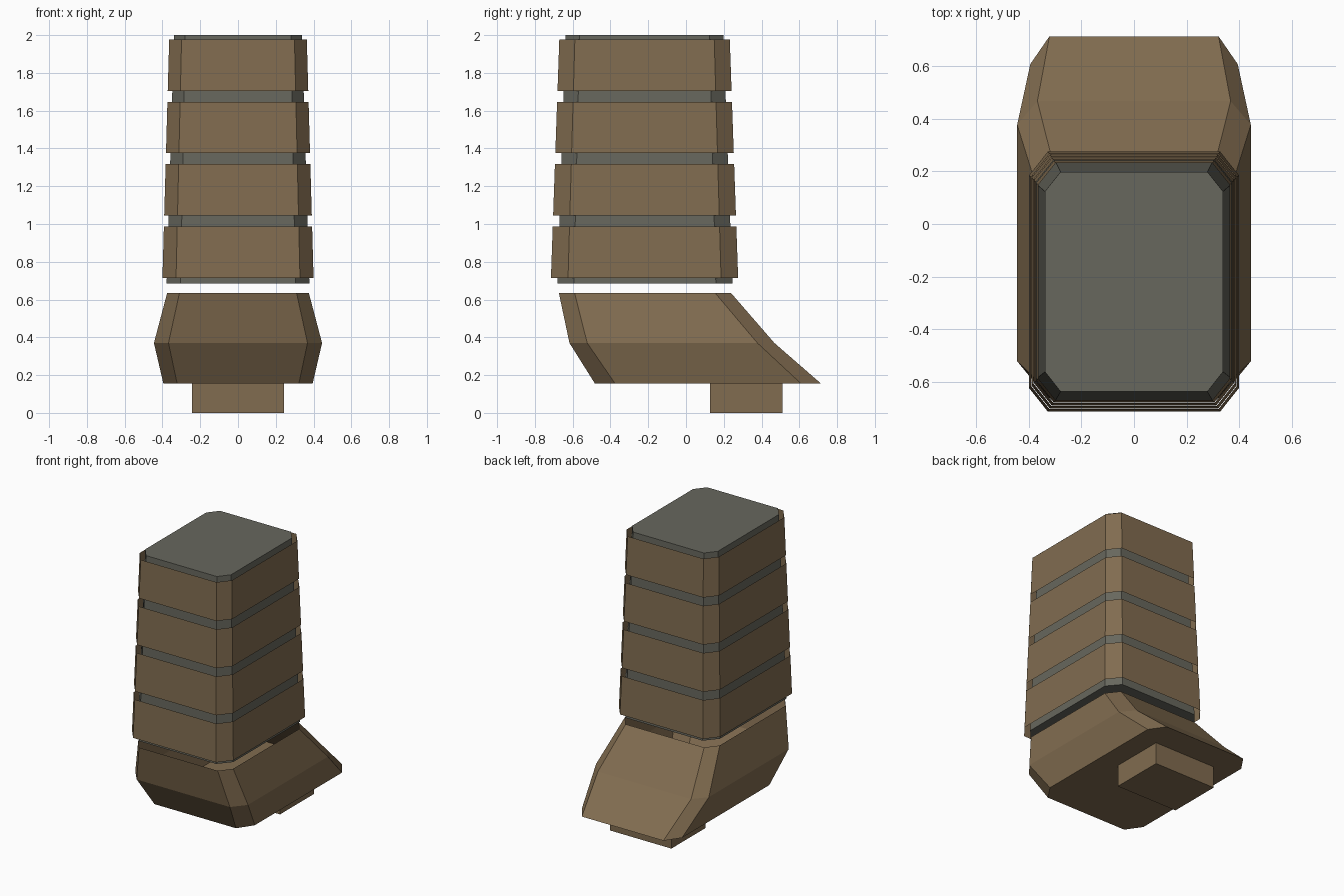
import bpy, bmesh

if "Cube" in bpy.data.objects:
    bpy.data.objects.remove(bpy.data.objects["Cube"])


def material(name, color):
    mat = bpy.data.materials.new(name)
    mat.diffuse_color = (*color, 1)
    mat.use_nodes = True
    mat.node_tree.nodes["Principled BSDF"].inputs["Base Color"].default_value = mat.diffuse_color
    return mat


brown = material("brown", (0.22, 0.15, 0.08))
grey = material("grey", (0.135, 0.135, 0.11))


def octagon(z, x, cx, front, cfront, cback, back):
    """Rectangle with cut corners, counter-clockwise from above."""
    right = [(cx, front), (x, cfront), (x, cback), (cx, back)]
    left = [(-px, py) for px, py in reversed(right)]
    return [(px, py, z) for px, py in right + left]


def loft(name, rings, mat, bottom=False, top=False):
    bm = bmesh.new()
    loops = [[bm.verts.new(p) for p in ring] for ring in rings]
    n = len(rings[0])
    for a, b in zip(loops, loops[1:]):
        for i in range(n):
            j = (i + 1) % n
            bm.faces.new((a[i], a[j], b[j], b[i]))
    if bottom:
        bm.faces.new(loops[0][::-1])
    if top:
        bm.faces.new(loops[-1])
    mesh = bpy.data.meshes.new(name)
    bm.to_mesh(mesh)
    bm.free()
    mesh.materials.append(mat)
    obj = bpy.data.objects.new(name, mesh)
    bpy.context.collection.objects.link(obj)
    return obj


# Boot: open at the ankle, slanting forward to the toe
loft("boot", [
    octagon(0.155, 0.395, 0.322, -0.482, -0.375, 0.609, 0.715),
    octagon(0.37, 0.445, 0.368, -0.617, -0.523, 0.378, 0.468),
    octagon(0.635, 0.375, 0.31, -0.673, -0.59, 0.154, 0.238),
], brown, bottom=True)

# Block under the toe
loft("toe_block", [[(-0.243, 0.127, z), (0.243, 0.127, z), (0.243, 0.512, z), (-0.243, 0.512, z)]
                   for z in (0, 0.155)], brown, bottom=True)

# Tapered inner leg
loft("leg_core", [
    octagon(0.685, 0.378, 0.304, -0.680, -0.594, 0.158, 0.246),
    octagon(2.0, 0.339, 0.28, -0.638, -0.563, 0.124, 0.198),
], grey, bottom=True, top=True)


# Four open armour bands lying on one tapered shell
def band_ring(z):
    s = 1 - 0.0707 * (z - 0.715)
    mid = -0.2195
    ys = [mid + s * d for d in (-0.4955, -0.405, 0.405, 0.4955)]
    return octagon(z, 0.40 * s, 0.328 * s, *ys)


for i in range(4):
    z = 0.715 + 0.33 * i
    loft(f"leg_band_{i + 1}", [band_ring(z), band_ring(z + 0.272)], brown)
